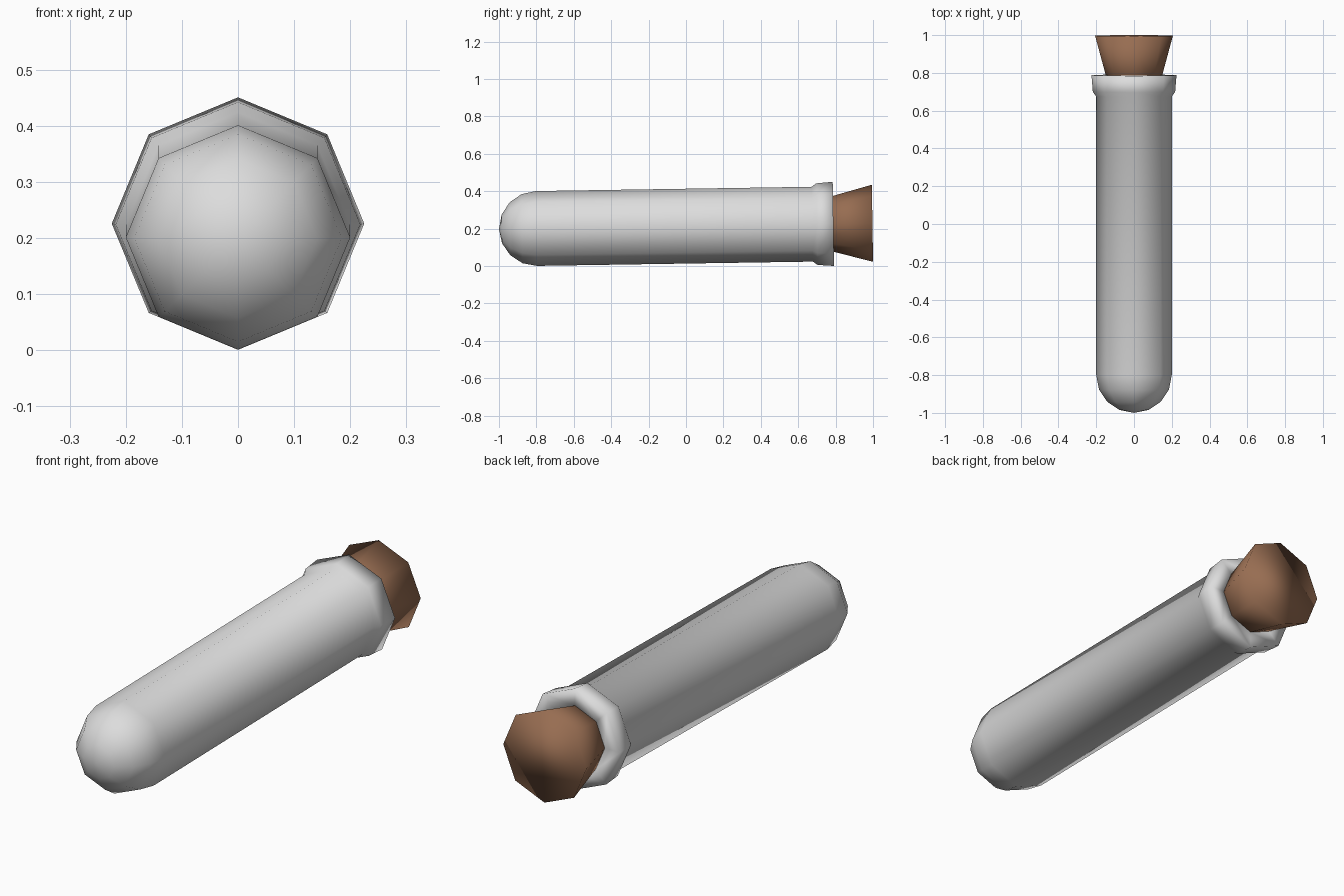
import bpy, bmesh, math

if "Cube" in bpy.data.objects:
    bpy.data.objects.remove(bpy.data.objects["Cube"])

SIDES = 8
SLOPE = 0.0155   # the tube lies down, slightly raised at the lip end


def material(name, rgb):
    m = bpy.data.materials.new(name)
    m.diffuse_color = (*rgb, 1.0)
    m.use_nodes = True
    m.node_tree.nodes["Principled BSDF"].inputs["Base Color"].default_value = m.diffuse_color
    return m


def lathe(name, profile, mat):
    """Spin (distance, radius) points round the tilted long axis."""
    bm = bmesh.new()
    tilt = math.atan(SLOPE)
    c, s = math.cos(tilt), math.sin(tilt)
    rings = []
    for d, r in profile:
        ring = []
        for i in range(SIDES if r > 0 else 1):
            a = 2 * math.pi * i / SIDES
            x, h = r * math.cos(a), r * math.sin(a)
            ring.append(bm.verts.new((x, d * c - h * s, 0.2135 + d * s + h * c)))
        rings.append(ring)
    for p, q in zip(rings, rings[1:]):
        for i in range(SIDES):
            j = (i + 1) % SIDES
            if len(p) == 1:
                bm.faces.new((p[0], q[i], q[j]))
            else:
                bm.faces.new((p[i], p[j], q[j], q[i]))
    for ring in (rings[0], rings[-1]):
        if len(ring) > 1:
            bm.faces.new(ring)
    bmesh.ops.recalc_face_normals(bm, faces=bm.faces[:])
    for f in bm.faces:
        f.smooth = True
    me = bpy.data.meshes.new(name)
    bm.to_mesh(me)
    bm.free()
    me.materials.append(mat)
    ob = bpy.data.objects.new(name, me)
    bpy.context.collection.objects.link(ob)
    return ob


glass = material("pale grey glass", (0.72, 0.72, 0.72))
cork = material("brown cork", (0.31, 0.152, 0.083))

# Tube: round end, straight wall, flared lip and mouth
R = 0.2
dome = [(-0.8 - R * math.cos(math.radians(a)), R * math.sin(math.radians(a)))
        for a in (0, 22.5, 45, 67.5, 90)]
dome[0] = (-1.0, 0)
lathe("tube", dome + [(0.675, 0.2), (0.70, 0.218), (0.788, 0.225),
                      (0.788, 0.15), (0.70, 0.125)], glass)

# Stopper: tapered, narrow end inside the mouth
lathe("stopper", [(0.705, 0.127), (0.997, 0.206)], cork)
